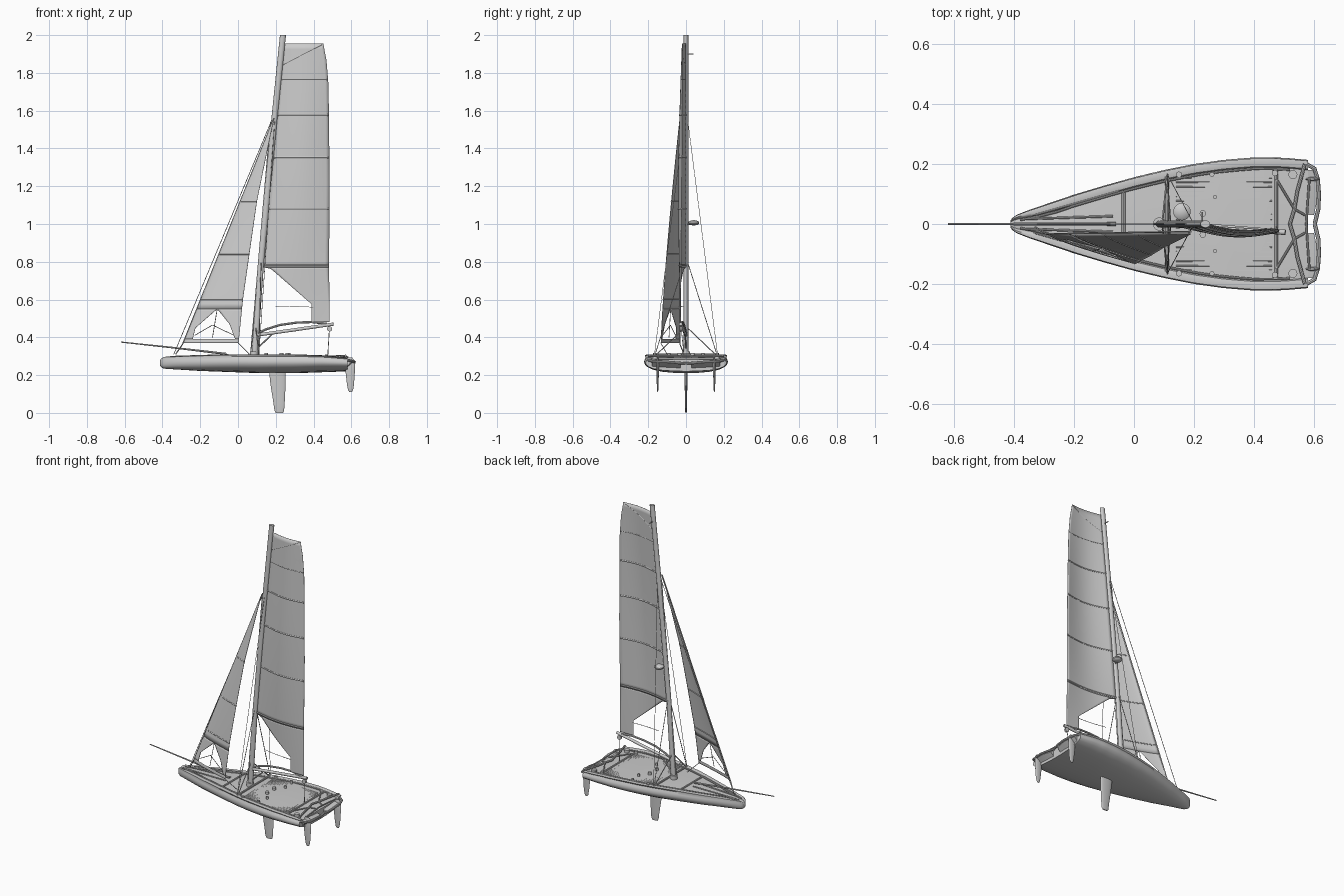
import bpy, math
from mathutils import Vector

if "Cube" in bpy.data.objects:
    bpy.data.objects.remove(bpy.data.objects["Cube"])


def lerp(table, t):
    """Piecewise linear lookup in [(t, value), ...]."""
    for (a, p), (b, q) in zip(table, table[1:]):
        if t <= b:
            return p + (q - p) * max(0, t - a) / (b - a)
    return table[-1][1]


def make(name, verts, faces, angle=40):
    me = bpy.data.meshes.new(name)
    me.from_pydata(verts, [], faces)
    ob = bpy.data.objects.new(name, me)
    bpy.context.collection.objects.link(ob)
    bpy.ops.object.select_all(action='DESELECT')
    ob.select_set(True)
    bpy.context.view_layer.objects.active = ob
    bpy.ops.object.mode_set(mode='EDIT')
    bpy.ops.mesh.select_all(action='SELECT')
    bpy.ops.mesh.normals_make_consistent(inside=False)
    bpy.ops.object.mode_set(mode='OBJECT')
    bpy.ops.object.shade_smooth_by_angle(angle=math.radians(angle))
    return ob


def loft(name, rings, angle=40):
    n = len(rings[0])
    verts = [v for r in rings for v in r]
    faces = [(k*n+i, k*n+(i+1) % n, (k+1)*n+(i+1) % n, (k+1)*n+i)
             for k in range(len(rings)-1) for i in range(n)]
    faces += [tuple(range(n)), tuple(range((len(rings)-1)*n, len(rings)*n))]
    return make(name, verts, faces, angle)


def tube(name, pts, r, sides=8, r_end=None):
    """Round rod along a point path, optionally tapered."""
    pts = [Vector(p) for p in pts]
    rings = []
    for i, p in enumerate(pts):
        d = (pts[min(i+1, len(pts)-1)] - pts[max(i-1, 0)]).normalized()
        a = d.cross(Vector((0, 0, 1)) if abs(d.z) < .8 else Vector((0, 1, 0))).normalized()
        b = d.cross(a)
        rr = r + ((r_end or r) - r) * i / (len(pts)-1)
        rings.append([p + rr*(math.cos(t)*a + math.sin(t)*b)
                      for t in (2*math.pi*k/sides for k in range(sides))])
    return loft(name, rings)


def both(name, pts, r, sides=8):
    for side, s in (("left", -1), ("right", 1)):
        tube(f"{name}_{side}", [(x, s*y, z) for x, y, z in pts], r, sides)


def foil(name, sections, thick):
    """Blade or spar with oval sections (z, x_front, x_back, y)."""
    rings = []
    for z, x0, x1, y in sections:
        rings.append([((x0+x1)/2 - (x1-x0)/2*math.cos(t),
                       y + thick*(x1-x0)/2*math.sin(t), z)
                      for t in (2*math.pi*k/16 for k in range(16))])
    return loft(name, rings, 50)


# Hull: rounded sides, raised gunwale and sunken deck
WIDTH = [(-.412, .012), (-.405, .022), (-.39, .031), (-.35, .047), (-.2, .098), (-.1, .128),
         (0, .156), (.1, .18), (.2, .2), (.3, .214), (.4, .222), (.5, .221), (.58, .214)]
TOP = [(-.412, .28), (-.405, .29), (-.39, .297), (-.2, .304), (0, .31), (.3, .31), (.45, .305), (.58, .293)]
BOT = [(-.412, .25), (-.405, .24), (-.39, .234), (-.2, .222), (.1, .211), (.3, .21), (.58, .22)]
SIDE = [(0, 0), (.3, .02), (.6, .08), (.8, .18), (.92, .32), (.98, .46), (1, .6), (.985, .75), (.95, .89)]


def deck(x):
    return lerp(TOP, x) - .012


def inner(x):
    w = lerp(WIDTH, x)
    return w - min(.034, w*.5)


rings = []
for i in range(57):
    x = -.412 + .992*(i/56)**1.3
    w, zt, zb = lerp(WIDTH, x), lerp(TOP, x), lerp(BOT, x)
    wi = inner(x)
    half = [(w*u, zb+(zt-zb)*v) for u, v in SIDE]
    half += [((w*.9+wi*.1), zt-.002), ((w+wi)/2, zt), (wi+.004, zt-.003), (wi, deck(x)), (wi*.5, deck(x)+.002)]
    ring = half + [(0, deck(x)+.003)] + [(-y, z) for y, z in half[:0:-1]]
    rings.append([(x, y, z) for y, z in ring])
loft("hull", rings, 45)

# Deck beams, stringers and cockpit floor ribs
for name, x in (("fore_beam", -.035), ("aft_beam", .475)):
    tube(name, [(x, -inner(x), deck(x)+.004), (x, inner(x), deck(x)+.004)], .006)
for k in range(-10, 11):
    y = k*.0155
    tube(f"floor_rib_{k+10}", [(.14, y, deck(.14)+.001), (.46, y, deck(.46)+.001)], .0025, 6)
both("foredeck_stringer", [(-.36, .017, .297), (-.07, .026, .302)], .004)
both("gunwale_rail", [(x, inner(x)-.004, deck(x)+.008) for x in [-.38+.06*i for i in range(16)]], .004)
both("foredeck_rail", [(-.33, .03, .3), (-.05, .11, .308)], .003)
tube("mast_beam", [(.11, -.165, .308), (.11, .165, .308)], .006)
tube("mast_step", [(.085, 0, .295), (.085, 0, .325)], .022, 16)
for i, (x, y, r) in enumerate([(.15, .165, .01), (.26, .165, .008), (.23, .035, .011),
                               (.47, .17, .01), (.53, .165, .015), (.27, .09, .007)]):
    both(f"winch_{i}", [(x, y, deck(x)), (x, y, deck(x)+.018)], r, 12)

# Stern frame, crescent transom plates and rudders
both("stern_brace", [(.57, .2, .302), (.545, .11, .3), (.535, .05, .3), (.52, 0, .3)], .006)
both("stern_strut", [(.475, .15, .298), (.535, .05, .302), (.57, .03, .295)], .004)
both("rudder_frame", [(.575, .2, .28), (.602, .185, .275), (.613, .15, .27), (.617, .1, .27),
                      (.615, .05, .265), (.603, 0, .262)], .007)
tube("tiller_bar", [(.585, -.15, .293), (.575, 0, .298), (.585, .15, .293)], .004)
for side, s in (("left", -1), ("right", 1)):
    loft(f"transom_plate_{side}", [[(.575, s*y, z), (x, s*y, z-.008), (x, s*y, z-.014), (.575, s*y, z-.04)]
         for y, x, z in [(.03, .6, .272), (.08, .612, .276), (.13, .612, .28), (.18, .598, .282)]])
    foil(f"rudder_{side}", [(.292, .578, .605, s*.15), (.275, .568, .62, s*.15), (.22, .569, .619, s*.15),
                            (.15, .577, .614, s*.15), (.12, .583, .609, s*.15), (.11, .59, .602, s*.15)], .26)

# Daggerboard
foil("daggerboard", [(.215, .165, .252, 0), (.15, .172, .252, 0), (.05, .188, .247, 0),
                     (.012, .193, .244, 0), (0, .2, .238, 0)], .18)

# Mast, bowsprit and boom
MAST = [(.31, .088), (.8, .122), (1.2, .158), (1.56, .193), (2, .238)]
foil("mast", [(z, x-.016, x+.016, 0) for z, x in MAST], .75)
tube("bowsprit", [(-.62, 0, .375), (-.34, 0, .345), (-.06, 0, .312)], .003, r_end=.006)
tube("boom", [(.085, 0, .41), (.3, -.012, .44), (.505, -.028, .47)], .009, 10)
tube("boom_arch", [(.09, 0, .415), (.15, -.004, .443), (.22, -.01, .465), (.31, -.015, .478),
                   (.39, -.02, .481), (.47, -.026, .472)], .006)
tube("boom_vang", [(.19, -.005, .425), (.1, 0, .34)], .004)
tube("mainsheet", [(.485, -.027, .465), (.475, -.01, .3)], .002, 6)
tube("mainsheet_block", [(.485, -.032, .445), (.485, -.02, .445)], .014, 12)


# Sails are built from rows (z, x_left, x_right) draped on a camber function
def sail(name, z0, z1, left, right, ycurve, rows=24, cols=16):
    verts, faces = [], []
    for j in range(rows+1):
        z = z0 + (z1-z0)*j/rows
        a, b = left(z), right(z)
        verts += [(a+(b-a)*i/cols, ycurve(a+(b-a)*i/cols, z), z) for i in range(cols+1)]
    for j in range(rows):
        for i in range(cols):
            k = j*(cols+1)+i
            faces.append((k, k+1, k+cols+2, k+cols+1))
    ob = make(name, verts, faces)
    m = ob.modifiers.new("thickness", 'SOLIDIFY')
    m.thickness, m.offset = .002, 0


LEECH = [(.48, .485), (.8, .482), (1.2, .485), (1.6, .481), (1.75, .478), (1.87, .468), (1.95, .452)]


def luff(z):
    return lerp(MAST, z) + .012


def leech(z):
    return lerp(LEECH, z)


def main_y(x, z):
    s = max(0, min(1, (x-luff(z))/(leech(z)-luff(z))))
    t = (z-.48)/1.48
    return -.028*s - .028*math.sin(math.pi*s)*(.4+.6*math.sin(math.pi*min(1, t))) + .012*s*t


CUT = [(.48, .39), (.575, .39), (.762, .175), (.77, .14)]
sail("mainsail", .77, 1.955, luff, leech, main_y, 40)
sail("mainsail_clew", .48, .77, lambda z: lerp(CUT, z), leech, main_y, 40)


def batten(name, z, a, b, ycurve, r, rise=0):
    tube(name, [(a+(b-a)*i/12, ycurve(a+(b-a)*i/12, z+rise*i/12), z+rise*i/12) for i in range(13)], r, 6)


for i, z in enumerate((.78, 1.08, 1.352, 1.577, 1.765)):
    batten(f"main_batten_{i}", z, luff(z), leech(z)-.004, main_y, .005 if i < 4 else .003)
batten("head_batten", 1.84, luff(1.84), .445, main_y, .002, .11)
batten("window_seam", .565, .2, .4, main_y, .0015, -.005)

JLUFF = [(.36, -.295), (1.56, .19)]
JLEECH = [(.36, .002), (.6, .026), (.84, .06), (1.12, .1), (1.5, .178), (1.56, .192)]


def jl(z):
    return lerp(JLUFF, z)


def jr(z):
    return lerp(JLEECH, z)


def jib_y(x, z):
    s = max(0, min(1, (x-jl(z))/max(.002, jr(z)-jl(z))))
    h = (z-.36)/1.2
    return -.033 - .1*(1-h**1.3)*s**.8


WINL = [(.39, -.24), (.45, -.225), (.55, -.11)]
WINR = [(.39, -.015), (.47, -.045), (.55, -.11)]
sail("jib_foot", .37, .39, jl, jr, jib_y, 3)
sail("jib_tack_side", .39, .55, jl, lambda z: lerp(WINL, z), jib_y, 16, 8)
sail("jib_clew_side", .39, .55, lambda z: lerp(WINR, z), jr, jib_y, 16, 8)
sail("jib", .55, 1.555, jl, jr, jib_y, 36)
for i, z in enumerate((.6, .84, 1.12)):
    batten(f"jib_batten_{i}", z, jl(z)+.004, jr(z), jib_y, .0035)
for i, (a, b) in enumerate([((-.23, .41), (-.135, .465)), ((-.135, .465), (-.02, .41)), ((-.135, .4), (-.11, .55))]):
    tube(f"jib_window_seam_{i}", [(x, jib_y(x, z), z) for x, z in (a, b)], .002, 6)

# Standing and running rigging
tube("forestay", [(-.34, 0, .31), (.183, 0, 1.56)], .0018, 6)
tube("jib_luff_rope", [(-.33, -.01, .31), (-.293, -.033, .365), (.19, -.025, 1.56)], .003, 6)
tube("jib_sheet", [(.002, -.133, .37), (.06, -.1, .31)], .002, 6)
tube("halyard", [(.068, 0, .32), (.172, 0, 1.54)], .003, 6)
both("shroud", [(.11, .168, .3), (.195, .008, 1.56)], .0015, 6)
both("lower_shroud", [(.11, .165, .305), (.122, .008, .8)], .0022, 6)
both("mast_brace", [(.11, .155, .31), (.095, .008, .45)], .003, 6)
tube("masthead_vane", [(.228, 0, 1.9), (.228, .04, 1.9)], .003, 6)

# Radar dome on the mast
dome = []
for z, r in [(.993, .006), (.996, .022), (1.003, .029), (1.01, .029), (1.016, .022), (1.02, .006)]:
    dome.append([(.16 + r*math.cos(t), .041 + r*math.sin(t), z) for t in (math.pi*k/10 for k in range(20))])
loft("radar_dome", dome)
tube("radar_bracket", [(.142, 0, 1.0), (.16, .035, 1.0)], .005)
